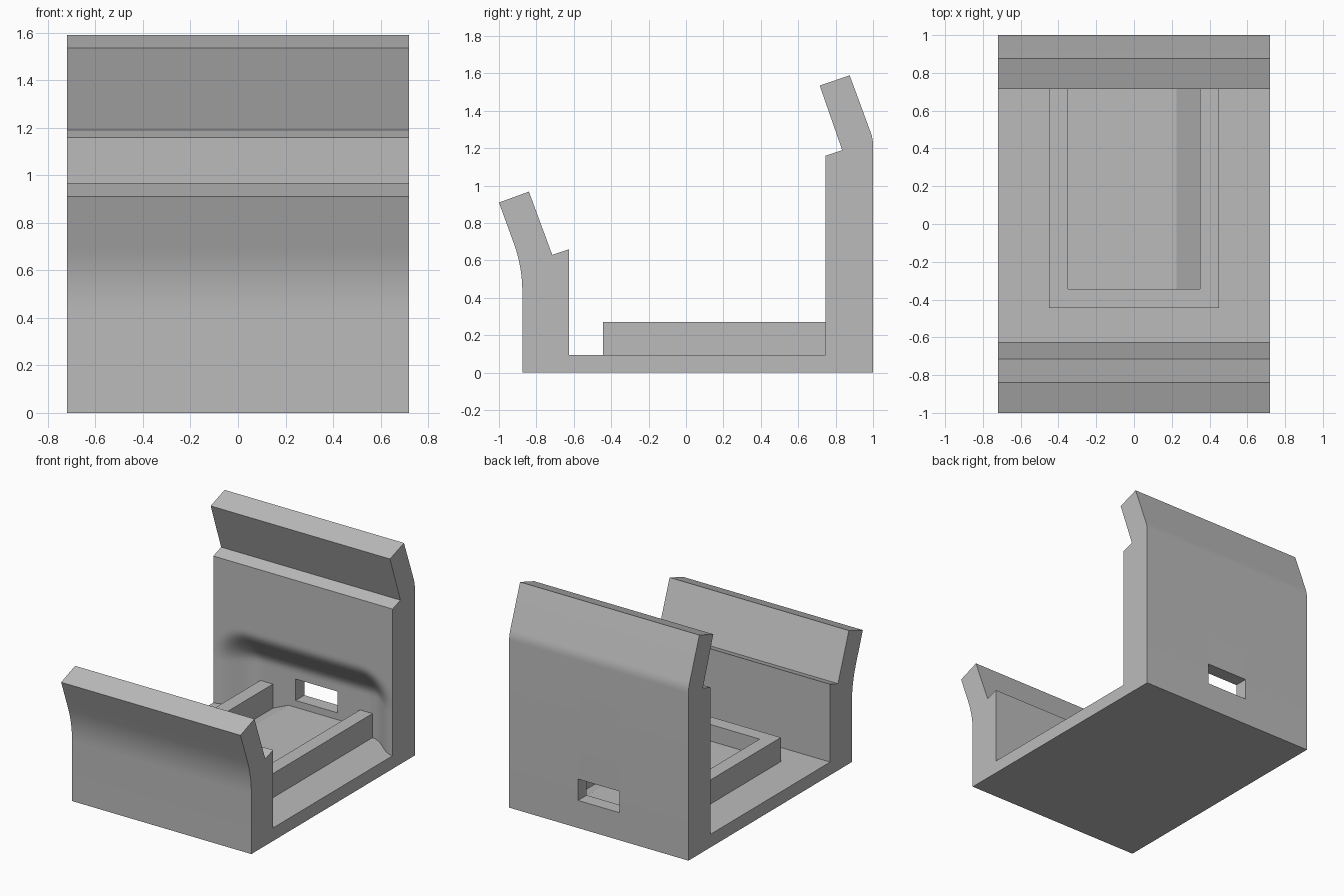
import bpy, bmesh, math

if "Cube" in bpy.data.objects:
    bpy.data.objects.remove(bpy.data.objects["Cube"], do_unlink=True)

HALF_W, FLOOR, WALL_Y = 0.72, 0.095, 0.745

grey = bpy.data.materials.new("plain grey")
grey.use_nodes = True
grey.diffuse_color = (0.5, 0.5, 0.5, 1)
grey.node_tree.nodes["Principled BSDF"].inputs["Base Color"].default_value = (0.5, 0.5, 0.5, 1)


def loft(name, rings):
    """Skin a row of matching closed outlines and cap both ends."""
    bm = bmesh.new()
    rows = [[bm.verts.new(p) for p in ring] for ring in rings]
    n = len(rows[0])
    for a, b in zip(rows, rows[1:]):
        for i in range(n):
            j = (i + 1) % n
            bm.faces.new((a[i], a[j], b[j], b[i]))
    bm.faces.new(rows[0])
    bm.faces.new(rows[-1])
    bmesh.ops.recalc_face_normals(bm, faces=bm.faces)
    mesh = bpy.data.meshes.new(name)
    bm.to_mesh(mesh)
    bm.free()
    mesh.materials.append(grey)
    obj = bpy.data.objects.new(name, mesh)
    bpy.context.collection.objects.link(obj)
    return obj


def arc(y, z, radius, steps, side):
    """Bend from vertical at (y, z) to a 20 degree lean towards -y."""
    out = []
    for i in range(steps + 1):
        a = math.radians(20) * i / steps
        out.append((y - radius * (1 - math.cos(a)), z + radius * math.sin(a)))
    return out if side > 0 else out[::-1]


def recess(x, z):
    """Depth of the soft-edged hollow in the back wall."""
    t = math.hypot(max(abs(x) - 0.45, 0), max(z - 0.41, 0)) / 0.27
    t = min(t, 1)
    return 0.155 * (1 - t * t * (3 - 2 * t))


# Body: side profile swept across the width, with the hollow pressed in
STEPS = 26
wall = [(WALL_Y, 0.70 + (FLOOR - 0.70) * i / STEPS) for i in range(STEPS + 1)]
before = ([(-0.875, 0), (1, 0)] + arc(1, 1.215, 0.2, 4, 1)
          + [(0.875, 1.59), (0.715, 1.535), (0.835, 1.19), (WALL_Y, 1.16)])
after = ([(-0.625, FLOOR), (-0.625, 0.66), (-0.715, 0.63), (-0.84, 0.968), (-1, 0.91)]
         + arc(-0.875, 0.434, 0.75, 8, -1))
COLS = 48
rings = []
for c in range(COLS + 1):
    x = HALF_W * (2 * c / COLS - 1)
    pressed = [(y + recess(x, z), z) for y, z in wall]
    rings.append([(x, y, z) for y, z in before + pressed + after])
body = loft("clip_body", rings)


# Slot through the thin back wall
def box_ring(y):
    return [(-0.167, y, 0.2), (0.167, y, 0.2), (0.167, y, 0.355), (-0.167, y, 0.355)]


cutter = loft("slot_cutter", [box_ring(0.8), box_ring(1.1)])
cutter.hide_render = True
cut = body.modifiers.new("slot", "BOOLEAN")
cut.operation = "DIFFERENCE"
cut.solver = "EXACT"
cut.object = cutter
bpy.context.view_layer.objects.active = body
body.select_set(True)
bpy.ops.object.modifier_apply(modifier=cut.name)
bpy.data.objects.remove(cutter, do_unlink=True)
bpy.ops.object.shade_smooth_by_angle(angle=math.radians(25))

# U-shaped frame standing on the floor
half = [(0.45, -0.445), (0.45, 0.93), (0.35, 0.93), (0.35, -0.345)]
outline = half + [(-x, y) for x, y in reversed(half)]
loft("floor_frame", [[(x, y, z) for x, y in outline] for z in (0.05, 0.27)])

# Raised pad with sloping sides inside the frame
section = [(-0.35, 0.05), (0.35, 0.05), (0.35, FLOOR), (0.225, 0.15), (-0.225, 0.15), (-0.35, FLOOR)]
loft("floor_pad", [[(x, y, z) for x, z in section] for y in (-0.345, 0.93)])
